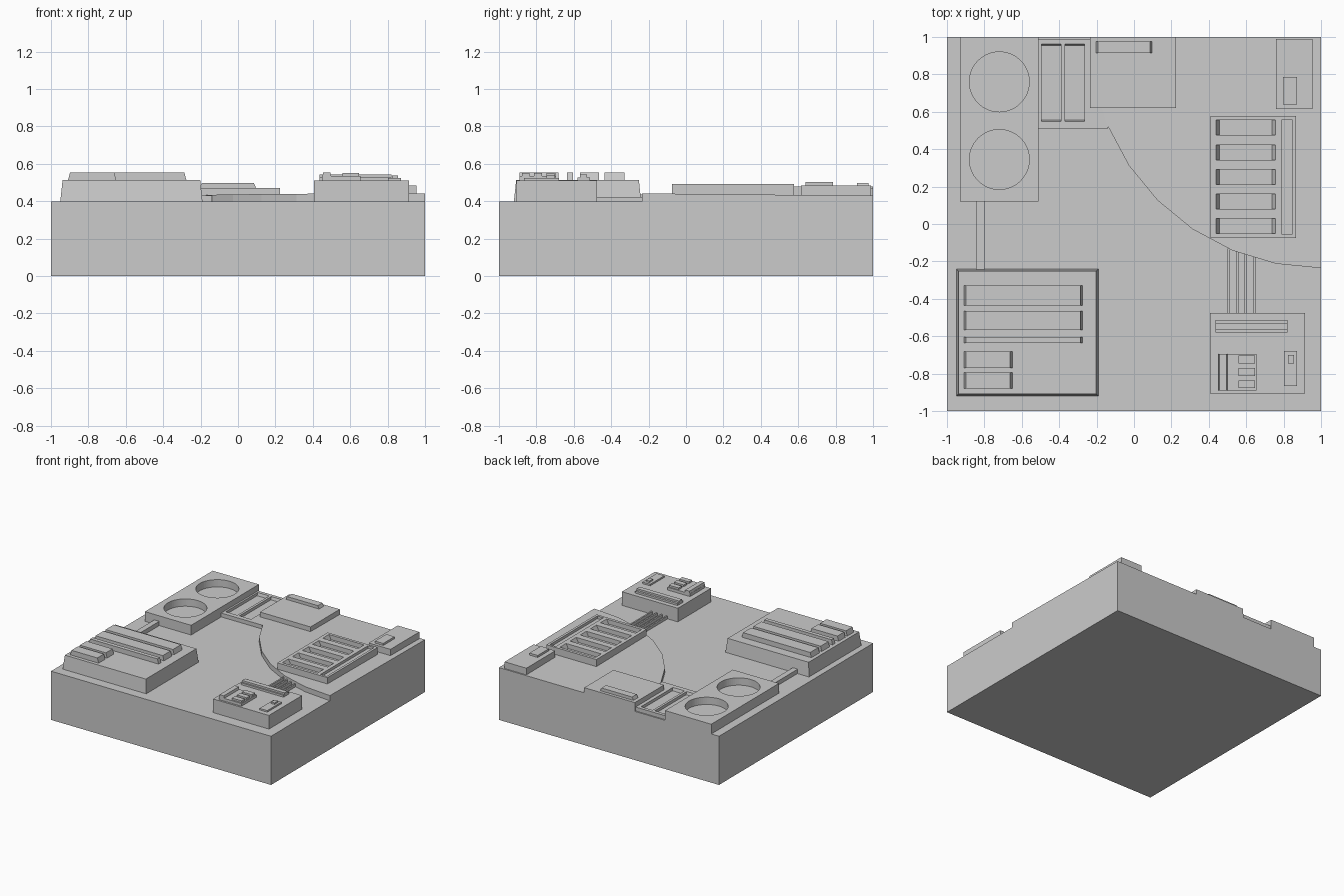
import bpy, bmesh, math

if "Cube" in bpy.data.objects:
    bpy.data.objects.remove(bpy.data.objects["Cube"])


def box(name, x, y, z, tx=0.0, ty=0.0):
    """Box from ranges; the top is inset by tx, ty (negative flares it)."""
    bm = bmesh.new()
    bmesh.ops.create_cube(bm, size=1)
    for v in bm.verts:
        top = v.co.z > 0
        sx, sy = v.co.x * 2, v.co.y * 2
        v.co.x = sum(x) / 2 + sx * ((x[1] - x[0]) / 2 - (tx if top else 0))
        v.co.y = sum(y) / 2 + sy * ((y[1] - y[0]) / 2 - (ty if top else 0))
        v.co.z = z[1] if top else z[0]
    return link(name, bm)


def link(name, bm):
    bmesh.ops.recalc_face_normals(bm, faces=bm.faces)
    me = bpy.data.meshes.new(name)
    bm.to_mesh(me)
    bm.free()
    ob = bpy.data.objects.new(name, me)
    bpy.context.collection.objects.link(ob)
    return ob


def cut(target, cutter):
    cutter.hide_render = True
    mod = target.modifiers.new("recess", 'BOOLEAN')
    mod.operation, mod.object, mod.solver = 'DIFFERENCE', cutter, 'EXACT'
    bpy.context.view_layer.objects.active = target
    bpy.ops.object.modifier_apply(modifier=mod.name)
    bpy.data.objects.remove(cutter)


# Base slab
box("base", (-1, 1), (-1, 1), (0, 0.4))

# Front left tapered block with roof bars
box("left_block", (-0.95, -0.19), (-0.92, -0.24), (0.4, 0.513), 0.012, 0.012)
for i, (y0, y1, x1) in enumerate([(-0.435, -0.33, -0.275), (-0.567, -0.465, -0.275),
                                  (-0.637, -0.605, -0.275), (-0.77, -0.683, -0.65),
                                  (-0.88, -0.795, -0.65)]):
    box(f"roof_bar_{i}", (-0.91, x1), (y0, y1), (0.51, 0.553), 0.012, 0)

# Back left plate with round wells, and its connecting duct
plate = box("tank_plate", (-0.93, -0.51), (0.12, 1), (0.4, 0.48))
for cy in (0.76, 0.345):
    bm = bmesh.new()
    bmesh.ops.create_cone(bm, cap_ends=True, segments=64, radius1=0.16, radius2=0.16, depth=0.2)
    bmesh.ops.translate(bm, vec=(-0.72, cy, 0.52), verts=bm.verts)
    cut(plate, link("well_cutter", bm))
box("duct", (-0.845, -0.8), (-0.245, 0.12), (0.4, 0.435))

# Low slotted plate
slot_plate = box("slot_plate", (-0.51, -0.14), (0.51, 0.99), (0.4, 0.432))
for x0 in (-0.495, -0.37):
    cut(slot_plate, box("slot_cutter", (x0, x0 + 0.105), (0.555, 0.955), (0.408, 0.45), 0, -0.012))

# Quarter round deck, slightly sloping to the back
bm = bmesh.new()
rim = [(1 - 1.236 * math.cos(a), 1 - 1.236 * math.sin(a))
       for a in (math.radians(11.25 * i) for i in range(9))]
bottom = bm.faces.new([bm.verts.new((x, y, 0.4)) for x, y in rim + [(1, 1)]])
top = bmesh.ops.extrude_face_region(bm, geom=[bottom], use_keep_orig=True)
for v in (g for g in top["geom"] if isinstance(g, bmesh.types.BMVert)):
    v.co.z = 0.442 - 0.01 * (v.co.y + 0.236)
link("quarter_deck", bm)

# Back centre block and bar
box("back_block", (-0.235, 0.225), (0.62, 1), (0.4, 0.472))
box("back_block_bar", (-0.205, 0.097), (0.915, 0.975), (0.47, 0.497), 0.012, 0)

# Grille with recessed slots
grille = box("grille", (0.41, 0.865), (-0.075, 0.578), (0.4, 0.492))
for i in range(5):
    cy = 0.515 - 0.1315 * i
    cut(grille, box("grille_cutter", (0.457, 0.738), (cy - 0.04, cy + 0.04), (0.455, 0.495), -0.021, 0))
cut(grille, box("strip_cutter", (0.79, 0.845), (-0.055, 0.56), (0.47, 0.52)))

# Back right corner box
box("corner_box", (0.758, 0.955), (0.615, 0.99), (0.4, 0.485))
box("corner_box_cap", (0.797, 0.872), (0.64, 0.787), (0.48, 0.502))

# Front right control block
box("control_block", (0.407, 0.915), (-0.905, -0.475), (0.4, 0.512))
box("ridge_base", (0.435, 0.82), (-0.58, -0.512), (0.51, 0.528))
box("ridge_top", (0.435, 0.82), (-0.568, -0.53), (0.52, 0.543))
box("keypad", (0.45, 0.655), (-0.89, -0.695), (0.51, 0.535))
box("keypad_bar", (0.45, 0.5), (-0.89, -0.695), (0.53, 0.555), 0.006, 0)
for i in range(3):
    cy = -0.725 - 0.066 * i
    box(f"key_{i}", (0.56, 0.648), (cy - 0.021, cy + 0.021), (0.53, 0.55))
box("side_switch", (0.802, 0.872), (-0.865, -0.68), (0.51, 0.525))
box("side_switch_button", (0.823, 0.855), (-0.745, -0.7), (0.52, 0.538))

# Cables from the control block to the deck
for i in range(4):
    x = 0.506 + 0.046 * i
    box(f"cable_{i}", (x - 0.006, x + 0.006), (-0.48, -0.13), (0.4, 0.424))
